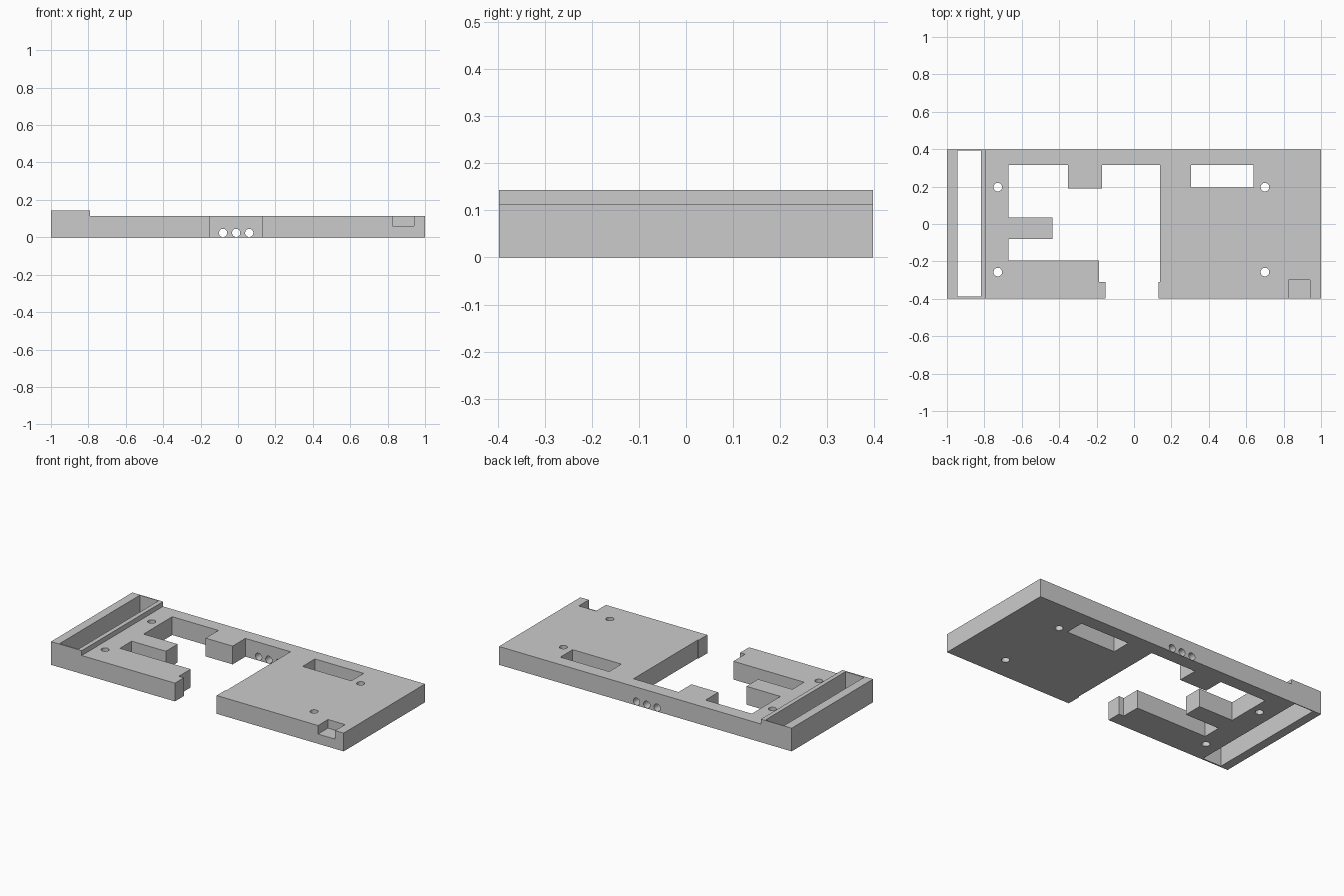
import bpy
import bmesh
from math import pi
from mathutils import Matrix, Vector

cube = bpy.data.objects.get("Cube")
if cube:
    bpy.data.objects.remove(cube, do_unlink=True)

HALF_Y = 0.397
DECK, LIP = 0.113, 0.143

grey = bpy.data.materials.new("plain grey")
grey.use_nodes = True
colour = (0.6, 0.6, 0.6, 1)
grey.diffuse_color = colour
grey.node_tree.nodes["Principled BSDF"].inputs["Base Color"].default_value = colour


def finish(bm, name):
    bmesh.ops.recalc_face_normals(bm, faces=bm.faces)
    mesh = bpy.data.meshes.new(name)
    bm.to_mesh(mesh)
    bm.free()
    mesh.materials.append(grey)
    obj = bpy.data.objects.new(name, mesh)
    bpy.context.collection.objects.link(obj)
    return obj


def prism(name, points, direction):
    """Extrude a closed outline along a direction."""
    bm = bmesh.new()
    face = bm.faces.new([bm.verts.new(p) for p in points])
    result = bmesh.ops.extrude_face_region(bm, geom=[face])
    verts = [g for g in result["geom"] if isinstance(g, bmesh.types.BMVert)]
    bmesh.ops.translate(bm, verts=verts, vec=Vector(direction))
    return finish(bm, name)


def plan_cutter(name, outline, bottom=-0.1):
    return prism(name, [(x, y, bottom) for x, y in outline], (0, 0, 0.4))


def box_cutter(name, x0, x1, y0, y1, bottom=-0.1):
    return plan_cutter(name, [(x0, y0), (x1, y0), (x1, y1), (x0, y1)], bottom)


def hole_cutter(name, centre, radius, depth, along_y=False):
    bm = bmesh.new()
    matrix = Matrix.Translation(centre)
    if along_y:
        matrix = matrix @ Matrix.Rotation(pi / 2, 4, "X")
    bmesh.ops.create_cone(bm, cap_ends=True, segments=32, radius1=radius,
                          radius2=radius, depth=depth, matrix=matrix)
    return finish(bm, name)


# Plate with the raised lip on its right end
side = [(-1, 0), (1, 0), (1, DECK), (-0.79, DECK), (-0.79, LIP), (-1, LIP)]
plate = prism("base_plate", [(x, -HALF_Y, z) for x, z in side], (0, 2 * HALF_Y, 0))

# Central opening, with a tab, a finger and the stepped front gap
opening = [
    (-0.67, 0.315), (-0.354, 0.315), (-0.354, 0.19), (-0.17, 0.19),
    (-0.17, 0.315), (0.138, 0.315), (0.138, -0.31), (0.132, -0.31),
    (0.132, -0.5), (-0.153, -0.5), (-0.153, -0.31), (-0.187, -0.31),
    (-0.187, -0.195), (-0.67, -0.195), (-0.67, -0.08), (-0.437, -0.08),
    (-0.437, 0.035), (-0.67, 0.035),
]
cutters = [
    plan_cutter("opening_cutter", opening),
    box_cutter("long_slot_cutter", -0.945, -0.817, -0.388, 0.392),
    box_cutter("window_cutter", 0.305, 0.638, 0.195, 0.315),
    box_cutter("corner_notch_cutter", 0.825, 0.942, -0.5, -0.3, 0.06),
]

# Screw holes through the plate, cable holes through the back rail
for x in (-0.728, 0.7):
    for y in (0.197, -0.257):
        cutters.append(hole_cutter("screw_hole_cutter", (x, y, 0.05), 0.023, 0.4))
for x in (-0.08, -0.01, 0.06):
    cutters.append(hole_cutter("cable_hole_cutter", (x, 0.36, 0.0235), 0.022, 0.2, True))

for cutter in cutters:
    cutter.hide_render = True
    mod = plate.modifiers.new(cutter.name, "BOOLEAN")
    mod.operation = "DIFFERENCE"
    mod.solver = "EXACT"
    mod.object = cutter

# Bake the cuts and discard the cutters
graph = bpy.context.evaluated_depsgraph_get()
cut_mesh = bpy.data.meshes.new_from_object(plate.evaluated_get(graph))
plate.modifiers.clear()
plate.data = cut_mesh
cut_mesh.materials.clear()
cut_mesh.materials.append(grey)
for poly in cut_mesh.polygons:
    poly.material_index = 0
for cutter in cutters:
    bpy.data.objects.remove(cutter, do_unlink=True)
